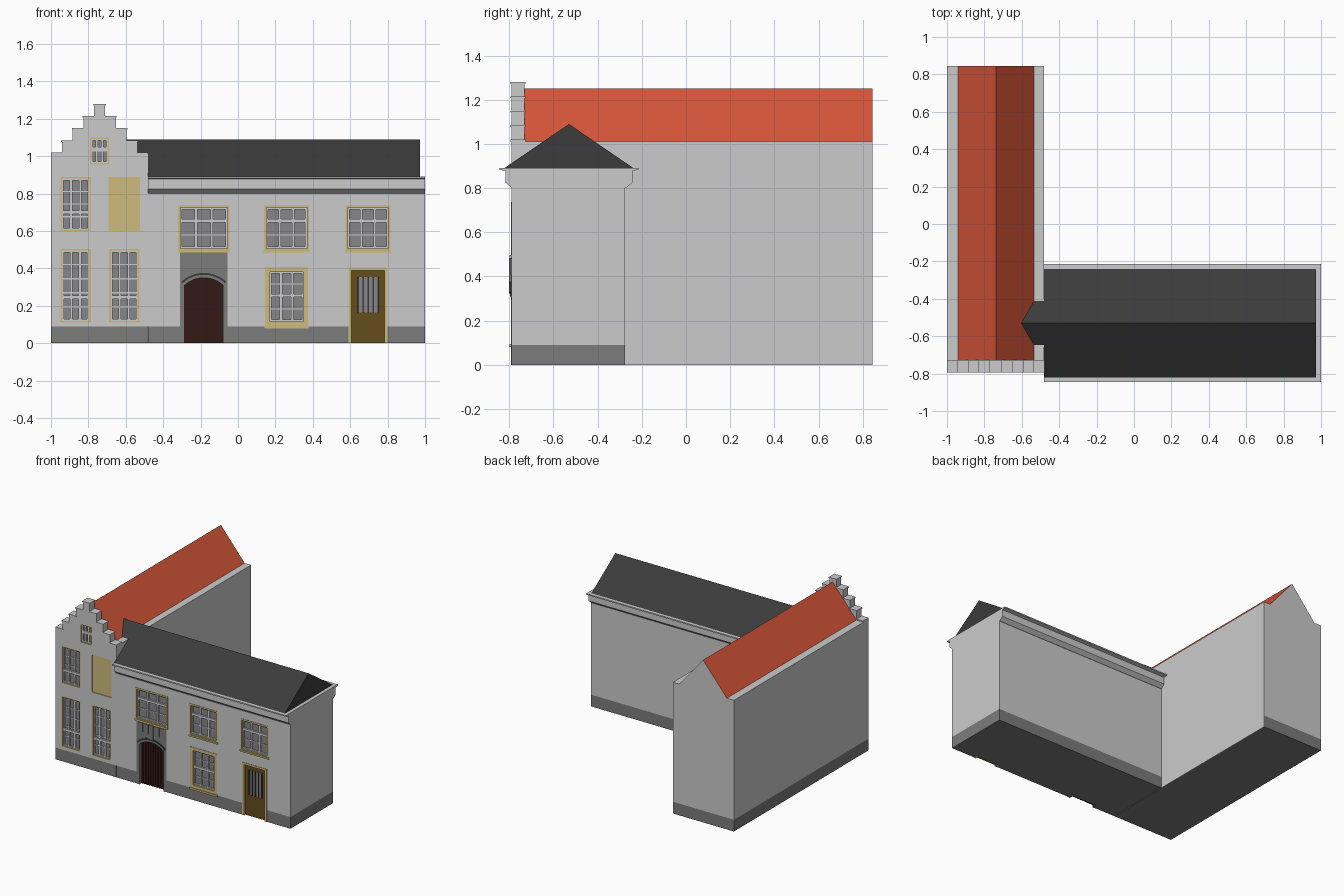
import bpy, bmesh, math
from mathutils import Vector

if "Cube" in bpy.data.objects:
    bpy.data.objects.remove(bpy.data.objects["Cube"])


def material(name, r, g, b):
    m = bpy.data.materials.new(name)
    m.diffuse_color = (r, g, b, 1)
    m.use_nodes = True
    m.node_tree.nodes["Principled BSDF"].inputs["Base Color"].default_value = m.diffuse_color
    return m


RED = material("red_tile", 0.66, 0.09, 0.04)
SLATE = material("slate", 0.045, 0.045, 0.045)
STONE = material("dark_stone", 0.2, 0.2, 0.2)
GLASS = material("glass", 0.24, 0.24, 0.25)
CREAM = material("cream_paint", 0.62, 0.5, 0.2)
BROWN = material("brown_door", 0.13, 0.075, 0.012)
GATE = material("gate_wood", 0.035, 0.01, 0.008)
FRONT = -0.79


def finish(name, bm, mat):
    bmesh.ops.recalc_face_normals(bm, faces=bm.faces)
    me = bpy.data.meshes.new(name)
    bm.to_mesh(me)
    bm.free()
    ob = bpy.data.objects.new(name, me)
    bpy.context.collection.objects.link(ob)
    if mat:
        me.materials.append(mat)
    return ob


def boxes(name, items, mat=None):
    """Each item is x0, x1, y0, y1, z0, z1."""
    bm = bmesh.new()
    for x0, x1, y0, y1, z0, z1 in items:
        vs = bmesh.ops.create_cube(bm, size=1)["verts"]
        for v in vs:
            v.co = Vector(((x0 + x1) / 2 + v.co.x * (x1 - x0),
                           (y0 + y1) / 2 + v.co.y * (y1 - y0),
                           (z0 + z1) / 2 + v.co.z * (z1 - z0)))
    return finish(name, bm, mat)


def prism(name, pts, axis, a, b, mat=None):
    """Extrude a profile: axis y takes (x, z) points, axis x takes (y, z)."""
    bm = bmesh.new()
    place = (lambda p, t: (p[0], t, p[1])) if axis == "y" else (lambda p, t: (t, p[0], p[1]))
    face = bm.faces.new([bm.verts.new(place(p, a)) for p in pts])
    new = bmesh.ops.extrude_face_region(bm, geom=[face])["geom"]
    d = Vector((0, b - a, 0)) if axis == "y" else Vector((b - a, 0, 0))
    bmesh.ops.translate(bm, vec=d, verts=[g for g in new if isinstance(g, bmesh.types.BMVert)])
    return finish(name, bm, mat)


def ring(x0, x1, z0, z1, t, y0, y1):
    """Four boxes forming a rectangular frame of width t."""
    return [(x0, x0 + t, y0, y1, z0, z1), (x1 - t, x1, y0, y1, z0, z1),
            (x0 + t, x1 - t, y0, y1, z0, z0 + t), (x0 + t, x1 - t, y0, y1, z1 - t, z1)]


holes = []  # recesses cut in the front walls


def window(name, x0, x1, z0, z1, cols, rows, frame, transom=None, proud=0.0):
    holes.append((x0, x1, FRONT - 0.05, FRONT + 0.025, z0, z1))
    boxes(name + "_frame", ring(x0, x1, z0, z1, frame, FRONT - proud, FRONT + 0.025), CREAM)
    a, b, c, d = x0 + frame, x1 - frame, z0 + frame, z1 - frame
    boxes(name + "_glass", [(a, b, FRONT + 0.018, FRONT + 0.026, c, d)], GLASS)
    y0, y1 = FRONT + 0.008, FRONT + 0.02
    bars = ring(a, b, c, d, 0.009, y0, y1)
    for i in range(1, cols):
        x = a + (b - a) * i / cols
        bars.append((x - 0.007, x + 0.007, y0, y1, c, d))
    for i in range(1, rows):
        z = c + (d - c) * i / rows
        bars.append((a, b, y0 + 0.005, y1, z - 0.003, z + 0.003))
    if transom:
        bars.append((a, b, y0 - 0.002, y1, transom - 0.009, transom + 0.009))
    boxes(name + "_bars", bars)


# Stepped front gable of the long wing
steps = [(-1 + 0.0578 * i, 1.02 + 0.065 * min(i, 8 - i)) for i in range(9)]
outline = [(-1, 0.09)]
copings = []
for x, z in steps:
    outline += [(x, z - 0.008), (x + 0.0578, z - 0.008)]
    copings.append((max(-1, x - 0.004), min(-0.48, x + 0.0618), FRONT - 0.004, -0.726, z - 0.008, z))
outline.append((-0.48, 0.09))
gable = prism("stepped_gable", outline, "y", FRONT, -0.73)
boxes("gable_copings", copings)

# Long wing with its red roof and plain rear gable
boxes("long_wing_walls", [(-1, -0.48, -0.73, 0.845, 0.09, 1.01),
                          (-0.485, -0.48, -0.275, 0.845, 0, 0.09)])
roof = prism("red_roof", [(-0.94, 1.01), (-0.737, 1.25), (-0.535, 1.01)], "y", -0.73, 0.845, RED)
roof.data.materials.clear()
roof.data.materials.append(None)
roof.data.materials.append(RED)
for p in roof.data.polygons:
    p.material_index = int(p.normal.z > 0.1)

# Cross wing: walls, cornice and slate roof
cross = boxes("cross_wing_walls", [(-0.48, 1, FRONT, -0.275, 0.09, 0.8)])
half = [(0.2575, 0.8), (0.287, 0.825), (0.287, 0.878), (0.315, 0.883), (0.315, 0.892)]
MID = -0.53
prism("cornice", [(MID - h, z) for h, z in half] + [(MID + h, z) for h, z in reversed(half)],
      "x", -0.48, 1)
prism("slate_roof", [(MID - 0.293, 0.89), (MID, 1.09), (MID + 0.293, 0.89)], "x", -0.48, 0.973, SLATE)
prism("slate_roof_junction", [(MID - 0.205, 0.95), (MID, 1.09), (MID + 0.205, 0.95)],
      "x", -0.602, -0.48, SLATE)

# Dark plinth
plinth = prism("plinth", [(0, 0), (1, 0)] and
               [(-0.48, 0), (1, 0), (1, 0.09), (-0.48, 0.09)], "y", FRONT, -0.275, STONE)
plinth_left = boxes("plinth_long_wing", [(-1, -0.485, FRONT, 0.845, 0, 0.09)], STONE)

# Long wing windows and blind shutter panel
for i, x in enumerate((-0.95, -0.69)):
    window(f"ground_window_{i}", x, x + 0.163, 0.11, 0.505, 3, 5, 0.01, 0.245)
window("upper_window", -0.95, -0.787, 0.6, 0.888, 3, 4, 0.008, 0.7)
window("attic_window", -0.79, -0.69, 0.955, 1.1, 3, 2, 0.007, 1.04)
holes.append((-0.692, -0.525, FRONT - 0.05, FRONT + 0.01, 0.6, 0.888))
boxes("blind_panel", [(-0.692, -0.525, FRONT + 0.006, FRONT + 0.012, 0.6, 0.888)], CREAM)

# Cross wing windows and sills
sills = []
for i, (x0, x1) in enumerate(((-0.32, -0.045), (0.14, 0.38), (0.575, 0.815))):
    window(f"cross_upper_window_{i}", x0, x1, 0.495, 0.737, 3, 3, 0.012, 0.655, 0.003)
    sills.append((x0 - 0.003, x1 + 0.003, FRONT - 0.008, FRONT + 0.005, 0.486, 0.498))
window("cross_ground_window", 0.145, 0.375, 0.092, 0.407, 3, 4, 0.025, 0.255, 0.003)
sills.append((0.142, 0.378, FRONT - 0.008, FRONT + 0.005, 0.08, 0.094))
boxes("window_sills", sills, CREAM)

# Entrance door with barred light
holes.append((0.59, 0.8, FRONT - 0.05, FRONT + 0.025, -0.05, 0.405))
boxes("door_frame", [(0.59, 0.608, FRONT - 0.003, FRONT + 0.025, 0, 0.405),
                     (0.782, 0.8, FRONT - 0.003, FRONT + 0.025, 0, 0.405),
                     (0.608, 0.782, FRONT - 0.003, FRONT + 0.025, 0.39, 0.405)], CREAM)
boxes("door_leaf", [(0.608, 0.782, FRONT + 0.012, FRONT + 0.026, 0, 0.39)], BROWN)
boxes("door_light", [(0.64, 0.75, FRONT + 0.009, FRONT + 0.014, 0.165, 0.355)], GLASS)
boxes("door_bars", [(0.64 + 0.0265 * i, 0.65 + 0.0265 * i - 0.003, FRONT + 0.003, FRONT + 0.01,
                     0.165, 0.355) for i in range(5)], SLATE)

# Arched gateway: surround, hood moulding, upper panels and planks
holes.append((-0.31, -0.055, FRONT - 0.05, FRONT + 0.035, -0.05, 0.484))
CX, R = -0.1825, 0.151
CZ = 0.35 - R


def arc(r, w, n=12):
    a = math.asin(w / r)
    return [(CX + r * math.sin(-a + 2 * a * i / n), CZ + r * math.cos(-a + 2 * a * i / n))
            for i in range(n + 1)]


prism("gate_surround", [(-0.31, 0), (-0.31, 0.484), (-0.055, 0.484), (-0.055, 0), (CX + 0.1025, 0)]
      + arc(R, 0.1025)[::-1] + [(CX - 0.1025, 0)], "y", FRONT - 0.003, FRONT + 0.035, STONE)
prism("gate_arch", arc(R + 0.016, 0.113) + arc(R, 0.1025)[::-1], "y", FRONT - 0.007, FRONT, STONE)
prism("gate_hood_moulding", arc(R + 0.026, 0.12) + arc(R + 0.016, 0.113)[::-1],
      "y", FRONT - 0.01, FRONT, SLATE)
boxes("gate_upper_panels", [(a, b, FRONT - 0.007, FRONT, 0.41, 0.48)
                            for a, b in ((-0.305, -0.255), (-0.25, -0.207), (-0.158, -0.115), (-0.11, -0.06))]
      + [(-0.202, -0.163, FRONT - 0.01, FRONT, 0.375, 0.484)], STONE)
boxes("gate_planks", [(-0.287 + 0.0209 * i, -0.287 + 0.0209 * i + 0.017, FRONT + 0.022, FRONT + 0.036, 0, 0.36)
                      for i in range(10)] + [(-0.287, -0.078, FRONT + 0.03, FRONT + 0.036, 0, 0.36)], GATE)

# Cut the recesses into the front walls
cutter = boxes("recess_cutter", holes)
cutter.hide_render = True
for ob in (gable, cross, plinth):
    mod = ob.modifiers.new("recesses", "BOOLEAN")
    mod.operation, mod.solver, mod.object = "DIFFERENCE", "EXACT", cutter
    bpy.context.view_layer.objects.active = ob
    bpy.ops.object.modifier_apply(modifier=mod.name)
bpy.data.objects.remove(cutter)
